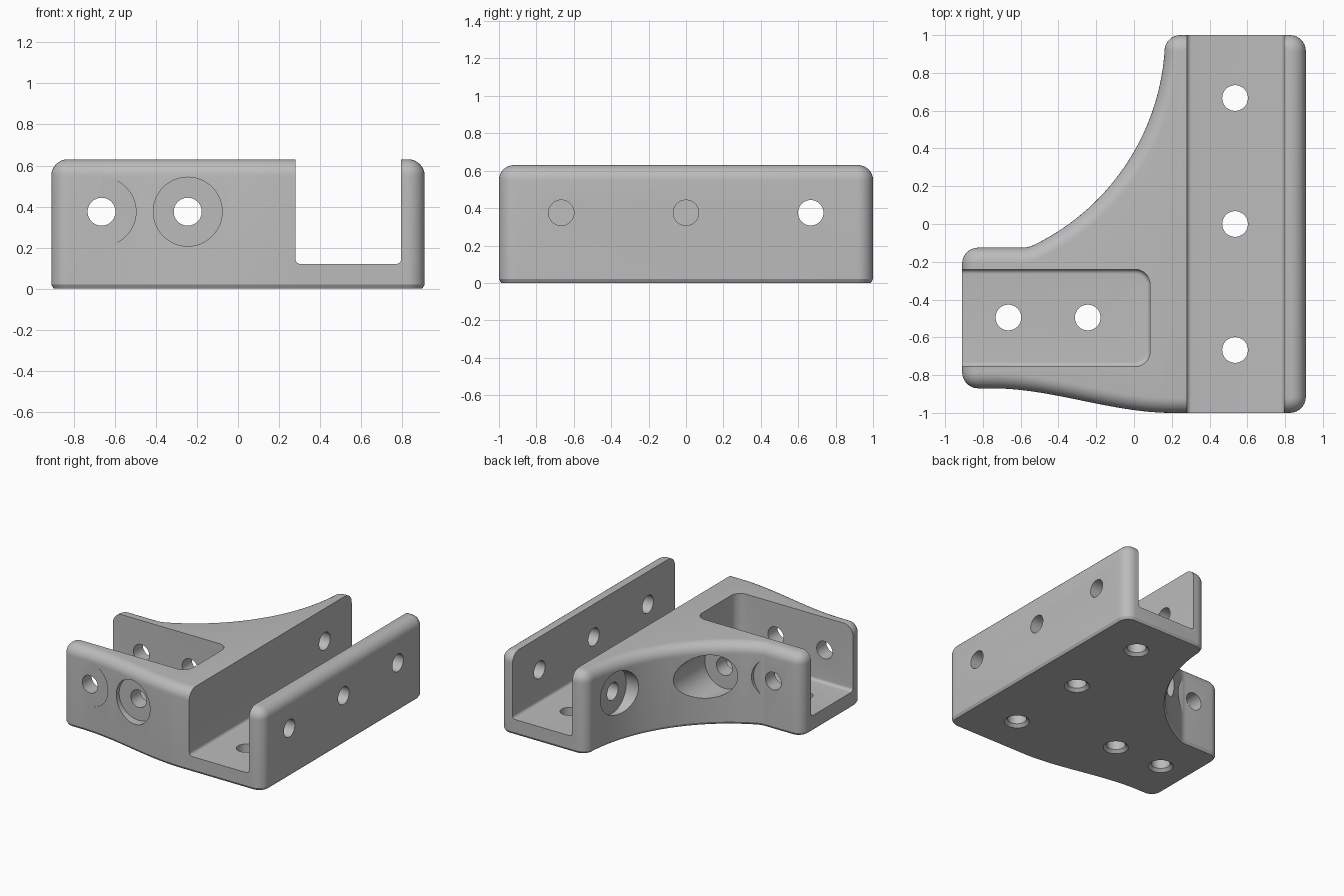
import bpy, bmesh, math
from mathutils import Vector, Matrix

if "Cube" in bpy.data.objects:
    bpy.data.objects.remove(bpy.data.objects["Cube"])

HEIGHT, FLOOR, HOLE, BORE, HOLE_Z = 0.63, 0.12, 0.068, 0.168, 0.375

grey = bpy.data.materials.new("light grey")
grey.diffuse_color = (0.5, 0.5, 0.5, 1)
grey.use_nodes = True
grey.node_tree.nodes["Principled BSDF"].inputs["Base Color"].default_value = grey.diffuse_color


def make(name, bm):
    bmesh.ops.recalc_face_normals(bm, faces=bm.faces)
    me = bpy.data.meshes.new(name)
    bm.to_mesh(me)
    bm.free()
    me.materials.append(grey)
    ob = bpy.data.objects.new(name, me)
    bpy.context.collection.objects.link(ob)
    return ob


def fillet(points):
    """Replace each (x, y, r) corner by an arc of radius r."""
    out = []
    for i, (x, y, r) in enumerate(points):
        p = Vector((x, y))
        if r == 0:
            out.append(p)
            continue
        a = (Vector(points[i - 1][:2]) - p).normalized()
        b = (Vector(points[(i + 1) % len(points)][:2]) - p).normalized()
        half = a.angle(b) / 2
        start, end = p + a * r / math.tan(half), p + b * r / math.tan(half)
        c = p + (a + b).normalized() * r / math.sin(half)
        n = 8
        for k in range(n + 1):
            d = (start - c).lerp(end - c, k / n)
            # even spacing along the arc
            sweep = (start - c).angle_signed(end - c) * k / n
            d = Matrix.Rotation(-sweep, 2) @ (start - c)
            out.append(c + d)
    return out


def inset(points, d):
    """Move a counter-clockwise outline inward by d."""
    out = []
    for i, p in enumerate(points):
        e1 = (p - points[i - 1]).normalized()
        e2 = (points[(i + 1) % len(points)] - p).normalized()
        n1, n2 = Vector((-e1.y, e1.x)), Vector((-e2.y, e2.x))
        m = (n1 + n2).normalized()
        out.append(p + m * d / m.dot(n1))
    return out


# Plan outline: square right side, concave back left, S-curved front
corners = [(0.91, -1, 0.085), (0.91, 1, 0.085), (0.165, 1, 0.085)]
for k in range(21):
    a = -0.09 - k * 0.05
    corners.append((-1.071 + 1.236 * math.cos(a), 1 + 1.236 * math.sin(a), 0))
corners += [(-0.559, -0.125, 0.13), (-0.91, -0.125, 0.085), (-0.91, -0.87, 0.085)]
for k in range(25):
    t = k / 24
    corners.append((-0.75 + 0.95 * t, -0.87 - 0.13 * t * t * (3 - 2 * t), 0))
outline = fillet(corners)

# Body: chamfered foot, straight wall, rounded top edge
R = 0.08
levels = [(0.012, 0), (0, 0.02)]
levels += [(R - R * math.cos(k * math.pi / 16), HEIGHT - R + R * math.sin(k * math.pi / 16))
           for k in range(9)]
bm = bmesh.new()
rings = [[bm.verts.new((p.x, p.y, z)) for p in inset(outline, d)] for d, z in levels]
for lo, hi in zip(rings, rings[1:]):
    for i in range(len(lo)):
        j = (i + 1) % len(lo)
        bm.faces.new((lo[i], lo[j], hi[j], hi[i]))
bm.faces.new(rings[0][::-1])
bm.faces.new(rings[-1])
body = make("corner_bracket", bm)

cutters = []


def box_cutter(name, lo, hi, bevels):
    """Box with edges rounded; bevels is a list of (rule, radius)."""
    bm = bmesh.new()
    bmesh.ops.create_cube(bm, size=1)
    for v in bm.verts:
        v.co = [l + (c + 0.5) * (h - l) for c, l, h in zip(v.co, lo, hi)]
    for rule, r in bevels:
        edges = [e for e in bm.edges if rule(*[v.co for v in e.verts])]
        bmesh.ops.bevel(bm, geom=edges, offset=r, segments=8, profile=0.5, affect='EDGES')
    cutters.append(make(name, bm))


def round_cutter(name, start, end, r1, r2=None):
    s, e = Vector(start), Vector(end)
    turn = (e - s).to_track_quat('Z', 'Y').to_matrix().to_4x4()
    bm = bmesh.new()
    bmesh.ops.create_cone(bm, cap_ends=True, segments=48, radius1=r1, radius2=r2 or r1,
                          depth=(e - s).length,
                          matrix=Matrix.Translation((s + e) / 2) @ turn)
    cutters.append(make(name, bm))


def at_floor(a, b):
    return abs(a.z - FLOOR) < 1e-4 and abs(b.z - FLOOR) < 1e-4


# Long channel and side pocket
box_cutter("channel_cutter", (0.28, -1.3, FLOOR), (0.795, 1.3, 1),
           [(lambda a, b: at_floor(a, b) and abs(a.x - b.x) < 1e-4, 0.025)])
box_cutter("pocket_cutter", (-1.3, -0.755, FLOOR), (0.085, -0.24, 1),
           [(lambda a, b: abs(a.z - b.z) > 0.1 and a.x > 0, 0.08), (at_floor, 0.025)])

# Screw holes through the floor, countersunk below
for x, y in [(0.535, -0.667), (0.535, 0), (0.535, 0.667), (-0.665, -0.495), (-0.245, -0.495)]:
    round_cutter("floor_hole_cutter", (x, y, -0.1), (x, y, 0.3), HOLE)
    round_cutter("countersink_cutter", (x, y, -0.01), (x, y, 0.03), 0.1, 0.06)

# Screw holes through the channel walls
for y, x0 in [(-0.667, 0.6), (0, 0.6), (0.667, 0)]:
    round_cutter("channel_hole_cutter", (x0, y, HOLE_Z), (1.1, y, HOLE_Z), HOLE)
round_cutter("channel_bore_cutter", (-0.7, 0.667, HOLE_Z), (0.165, 0.667, HOLE_Z), BORE)

# Screw holes through the pocket walls, with flat bores outside
for x in (-0.665, -0.245):
    round_cutter("pocket_hole_cutter", (x, -1.2, HOLE_Z), (x, 0.1, HOLE_Z), HOLE)
    round_cutter("back_bore_cutter", (x, -0.122, HOLE_Z), (x, 0.7, HOLE_Z), BORE)
    round_cutter("front_bore_cutter", (x, -1.3, HOLE_Z), (x, -0.873, HOLE_Z), BORE)

bpy.context.view_layer.objects.active = body
for c in cutters:
    mod = body.modifiers.new(c.name, 'BOOLEAN')
    mod.operation, mod.solver, mod.object = 'DIFFERENCE', 'EXACT', c
    bpy.ops.object.modifier_apply(modifier=mod.name)
    bpy.data.objects.remove(c)

bpy.ops.object.select_all(action='DESELECT')
body.select_set(True)
bpy.ops.object.shade_smooth_by_angle(angle=math.radians(30))
